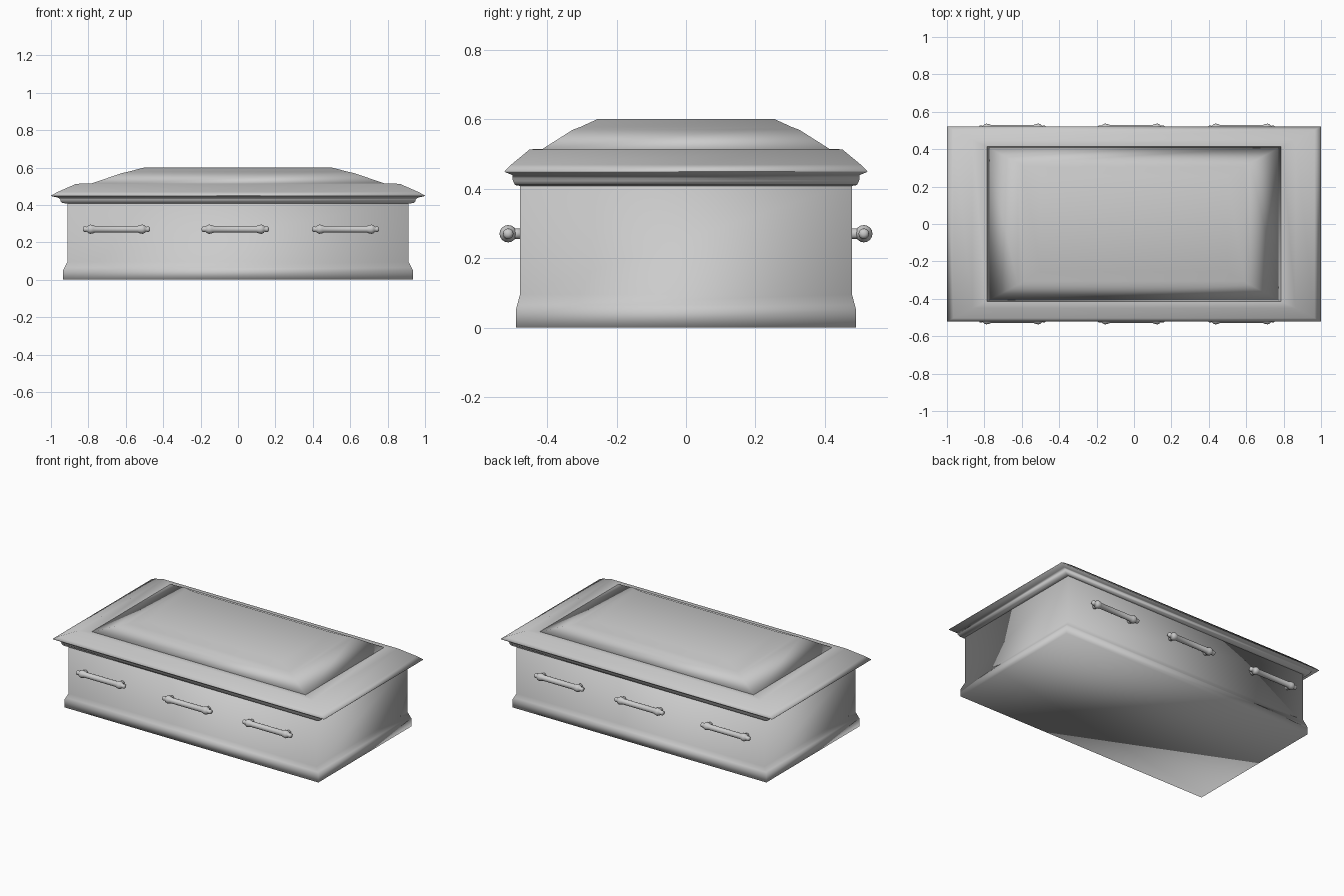
import bpy, bmesh, math

old = bpy.data.objects.get("Cube")
if old:
    bpy.data.objects.remove(old)

grey = bpy.data.materials.new("light_grey")
grey.use_nodes = True
GREY = (0.6, 0.6, 0.6, 1)
grey.diffuse_color = GREY
grey.node_tree.nodes["Principled BSDF"].inputs["Base Color"].default_value = GREY


def loft(name, rings):
    """Skin a stack of closed rings, cap both ends and shade smooth."""
    bm = bmesh.new()
    loops = [[bm.verts.new(p) for p in ring] for ring in rings]
    n = len(loops[0])
    for a, b in zip(loops, loops[1:]):
        for i in range(n):
            j = (i + 1) % n
            bm.faces.new((a[i], a[j], b[j], b[i]))
    bm.faces.new(loops[0][::-1])
    bm.faces.new(loops[-1])
    bmesh.ops.recalc_face_normals(bm, faces=bm.faces)
    for f in bm.faces:
        f.smooth = True
    mesh = bpy.data.meshes.new(name)
    bm.to_mesh(mesh)
    bm.free()
    mesh.materials.append(grey)
    obj = bpy.data.objects.new(name, mesh)
    bpy.context.collection.objects.link(obj)
    return obj


def box_loft(name, profile):
    """Rectangular rings from (half width, half depth, height)."""
    return loft(name, [[(-x, -y, z), (x, -y, z), (x, y, z), (-x, y, z)]
                       for x, y, z in profile])


def lathe(name, profile, centre, axis, sides=16):
    """Round rings from (distance along axis, radius); axis is 'x' or 'y'."""
    cx, cy, cz = centre
    rings = []
    for t, r in profile:
        ring = []
        for k in range(sides):
            a = 2 * math.pi * k / sides
            u, v = r * math.cos(a), r * math.sin(a)
            ring.append((cx + t, cy + u, cz + v) if axis == "x"
                        else (cx + u, cy + t, cz + v))
        rings.append(ring)
    return loft(name, rings)


# Body with flared plinth
box_loft("body", [(0.935, 0.49, 0), (0.935, 0.49, 0.05), (0.928, 0.486, 0.065),
                  (0.912, 0.478, 0.095), (0.912, 0.478, 0.415)])

# Lid with stepped moulding below and sloped rim above
box_loft("lid", [(0.915, 0.48, 0.408), (0.94, 0.492, 0.41), (0.95, 0.498, 0.422),
                 (0.95, 0.5, 0.43), (0.962, 0.5, 0.439), (0.998, 0.52, 0.447),
                 (1.0, 0.522, 0.45), (0.965, 0.503, 0.469), (0.865, 0.45, 0.513),
                 (0.79, 0.415, 0.514)])

# Raised centre of the lid
box_loft("lid_panel", [(0.79, 0.415, 0.513), (0.62, 0.325, 0.57),
                       (0.59, 0.305, 0.577), (0.5, 0.255, 0.6)])

# Carrying handles along both long sides
half = [(0.0, 0.018), (0.115, 0.018), (0.125, 0.022), (0.14, 0.025),
        (0.152, 0.02), (0.158, 0.013), (0.168, 0.015), (0.176, 0.013),
        (0.18, 0.005)]
bar = [(-t, r) for t, r in half[:0:-1]] + half
for side, label in ((-1, "front"), (1, "back")):
    for i, x in enumerate((-0.65, -0.015, 0.575)):
        lathe(f"{label}_handle_{i + 1}", bar, (x, side * 0.512, 0.27), "x")
        for dx in (-0.135, 0.135):
            lathe(f"{label}_handle_post", [(-0.022, 0.015), (0.022, 0.015)],
                  (x + dx, side * 0.49, 0.27), "y", 12)
